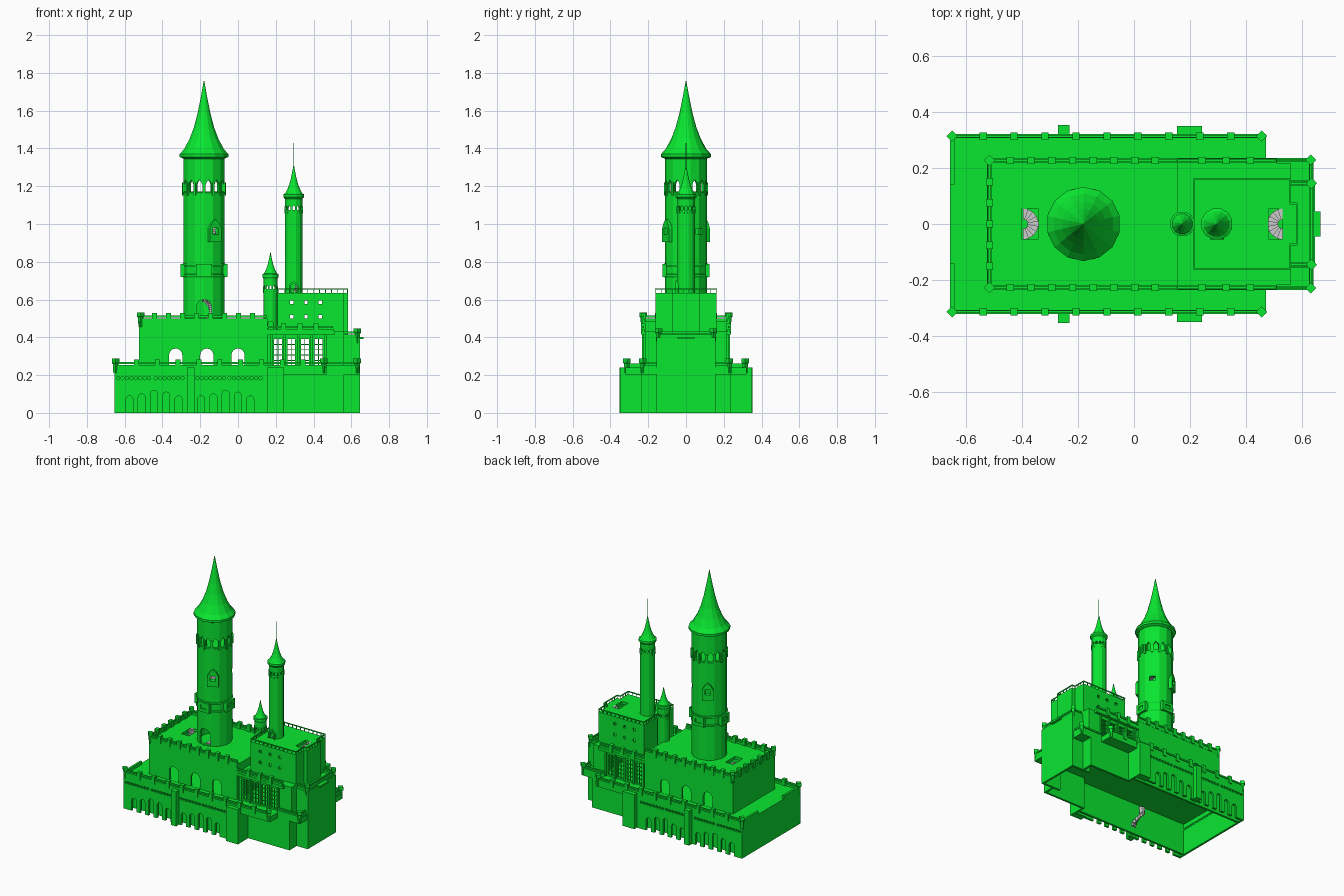
import bpy, bmesh
from math import sin, cos, pi, radians
from mathutils import Matrix, Vector

if "Cube" in bpy.data.objects:
    bpy.data.objects.remove(bpy.data.objects["Cube"])

GREEN = bpy.data.materials.new("green_stone")
GREEN.diffuse_color = (0.003, 0.8, 0.03, 1)
GREEN.use_nodes = True
GREEN.node_tree.nodes["Principled BSDF"].inputs["Base Color"].default_value = GREEN.diffuse_color


def box(bm, x0, x1, y0, y1, z0, z1, rot=0, about=(0, 0)):
    m = Matrix.Translation(((x0 + x1) / 2, (y0 + y1) / 2, (z0 + z1) / 2)) @ Matrix.Diagonal((x1 - x0, y1 - y0, z1 - z0, 1))
    turn = Matrix.Translation((*about, 0)) @ Matrix.Rotation(rot, 4, 'Z')
    bmesh.ops.create_cube(bm, size=1, matrix=turn @ m)


def prism(bm, poly, a, b, mat):
    """Extrude a 2D outline from a to b along local z, placed by mat."""
    lo, hi = ([bm.verts.new(mat @ Vector((u, v, d))) for u, v in poly] for d in (a, b))
    n = len(poly)
    bm.faces.new(lo)
    bm.faces.new(hi)
    for i in range(n):
        bm.faces.new((lo[i], lo[(i + 1) % n], hi[(i + 1) % n], hi[i]))


def arch(bm, x, z0, w, h, y0, y1, pointed=False, rot=0, about=(0, 0)):
    r = w / 2
    if pointed:
        top = [(r, h * .6), (r * .55, h * .85), (0, h), (-r * .55, h * .85), (-r, h * .6)]
    else:
        top = [(r * cos(pi * i / 8), h - r + r * sin(pi * i / 8)) for i in range(9)]
    poly = [(x - r, z0), (x + r, z0)] + [(x + u, z0 + v) for u, v in top]
    turn = Matrix.Translation((*about, 0)) @ Matrix.Rotation(rot, 4, 'Z')
    prism(bm, poly, -y1, -y0, turn @ Matrix.Rotation(pi / 2, 4, 'X'))


def lathe(bm, cx, cy, prof, n, phase=0):
    """Closed profile ends become caps (or a tip when radius is 0)."""
    rings = []
    for r, z in prof:
        k = 1 if r == 0 else n
        rings.append([bm.verts.new((cx + r * cos(2 * pi * i / n + phase), cy + r * sin(2 * pi * i / n + phase), z)) for i in range(k)])
    for a, b in zip(rings, rings[1:]):
        for i in range(n):
            q = [a[i % len(a)], a[(i + 1) % len(a)], b[(i + 1) % len(b)], b[i % len(b)]]
            bm.faces.new(list(dict.fromkeys(q)))
    for ring in (rings[0], rings[-1]):
        if len(ring) > 1:
            bm.faces.new(ring)


def finish(name, bm, mat=GREEN):
    bmesh.ops.recalc_face_normals(bm, faces=bm.faces)
    me = bpy.data.meshes.new(name)
    bm.to_mesh(me)
    bm.free()
    ob = bpy.data.objects.new(name, me)
    bpy.context.collection.objects.link(ob)
    if mat:
        me.materials.append(mat)
    return ob


def make(name, fn, mat=GREEN):
    bm = bmesh.new()
    fn(bm)
    return finish(name, bm, mat)


def cut(ob, fn):
    c = make("cutter", fn)
    mod = ob.modifiers.new("cut", 'BOOLEAN')
    mod.operation, mod.solver, mod.object = 'DIFFERENCE', 'EXACT', c
    bpy.context.view_layer.objects.active = ob
    bpy.ops.object.modifier_apply(modifier=mod.name)
    bpy.data.objects.remove(c)


def block(name, *d):
    return make(name, lambda bm: box(bm, *d))


def railing(name, pts, z, step=.112, posts=None):
    """Low parapet with a rail, flared merlons and diamond corner posts."""
    bm = bmesh.new()
    for (ax, ay), (bx, by) in zip(pts, pts[1:]):
        x0, x1, y0, y1 = min(ax, bx), max(ax, bx), min(ay, by), max(ay, by)
        for lo, hi, t in ((-.012, .014, .007), (.02, .03, .004)):
            box(bm, x0 - t, x1 + t, y0 - t, y1 + t, z + lo, z + hi)
        n = max(1, round((x1 - x0 + y1 - y0) / step))
        for i in range(1, n):
            px, py = ax + (bx - ax) * i / n, ay + (by - ay) * i / n
            box(bm, px - .013, px + .013, py - .013, py + .013, z - .01, z + .043)
    for x, y in (pts if posts is None else posts):
        lathe(bm, x, y, [(.012, z - .03), (.015, z + .02), (.02, z + .025), (.02, z + .047)], 4)
    return finish(name, bm)


def stairs(name, cx, cy, r, z0, z1, n, a0, a1):
    bm = bmesh.new()
    for i in range(n):
        a, b = (a0 + (a1 - a0) * (i + k) / n for k in (0, 1))
        z = z0 + (z1 - z0) * i / n
        prism(bm, [(r * q * cos(t), r * q * sin(t)) for q, t in ((.3, a), (1, a), (1, b), (.3, b))],
              z, z + (z1 - z0) / n + .006, Matrix.Translation((cx, cy, 0)))
    return finish(name, bm, None)


# Hollow base with a blind arcade and a row of round holes
base = block("base", -.655, .243, -.32, .32, 0, .24)
cut(base, lambda bm: box(bm, -.64, .233, -.305, .305, -.1, .222))


def base_holes(bm):
    for x0 in (-.575, -.195):
        for i, h in enumerate((.09, .10, .12, .11, .09)):
            arch(bm, x0 + i * .065, -.01, .037, h + .01, -.5, .5)
    for x0, n in ((-.635, 8), (-.435, 7), (-.215, 7), (-.045, 8)):
        for i in range(n):
            bmesh.ops.create_cone(bm, cap_ends=True, segments=10, radius1=.009, radius2=.009, depth=1,
                                  matrix=Matrix.Translation((x0 + i * .0235, 0, .184)) @ Matrix.Rotation(pi / 2, 4, 'X'))


cut(base, base_holes)
end_block = block("end_block", .23, .56, -.235, .235, 0, .24)
bay = block("end_bay", .5, .645, -.155, .155, 0, .40)
cut(end_block, lambda bm: box(bm, .2, .545, -.22, .22, -.1, .222))
cut(base, lambda bm: box(bm, .2, .3, -.22, .22, -.1, .222))
cut(bay, lambda bm: box(bm, .4, .63, -.14, .14, -.1, .222))
cut(end_block, lambda bm: box(bm, .4, .63, -.14, .14, -.1, .222))
block("end_ledge", .55, .64, -.235, .235, .203, .24)
for s in (-1, 1):
    block("base_lining", -.645, .235, *sorted((s * .265, s * .28)), 0, .23)
    block("side_ledge", .24, .47, *sorted((s * .23, s * .32)), .203, .24)
    block("narrow_buttress", -.27, -.23, *sorted((s * .3, s * .352)), 0, .24)
    block("wide_buttress", .153, .243, *sorted((s * .3, s * .349)), 0, .24)
    railing("base_railing", [(-.648, s * .313), (.455, s * .313)], .24)
    railing("end_railing", [(.47, s * .228), (.63, s * .228), (.63, s * .16)], .24, .112, [(.63, s * .228)])
    block("rear_parapet", -.655, -.64, *sorted((s * .14, s * .32)), .24, .262)
stairs("base_stairs", -.25, -.265, .05, .05, .21, 10, 0, pi)

# Upper hall with three through arches and a stairwell
hall = block("hall", -.523, .155, -.232, .232, .235, .485)
cut(hall, lambda bm: box(bm, -.508, .14, -.217, .217, .24, .465))
cut(hall, lambda bm: [arch(bm, x, .241, .07, .1, -.5, .5) for x in (-.33, -.165, 0)])
cut(hall, lambda bm: box(bm, -.4, -.34, -.053, .053, .4, .6))
railing("hall_railing", [(.15, -.226), (-.515, -.226), (-.515, .226), (.15, .226)], .485, .075, [(-.515, -.226), (-.515, .226)])
stairs("hall_stairs", -.395, 0, .055, .38, .48, 9, -pi / 2, pi / 2)

# Gallery with tall barred windows
gallery = block("gallery", .15, .56, -.215, .215, .235, .43)
cut(gallery, lambda bm: box(bm, .156, .545, -.2, .2, .24, .415))
WIN = (.212, .282, .354, .426)
cut(gallery, lambda bm: [box(bm, x - .021, x + .021, -.5, .5, .25, .39) for x in WIN])


def bars(bm):
    for s in (-1, 1):
        for x in WIN:
            box(bm, x - .002, x + .002, s * .207 - .004, s * .207 + .004, .25, .39)
            for k in range(1, 5):
                z = .25 + k * .028
                box(bm, x - .021, x + .021, s * .207 - .003, s * .207 + .003, z - .002, z + .002)
        for k in range(5):  # pilasters between the windows
            x = .177 + k * .0712
            box(bm, x - .006, x + .006, s * .215 - .01, s * .215 + .01, .24, .42)


make("window_bars", bars)
for s in (-1, 1):
    railing("gallery_railing", [(.155, s * .226), (.5, s * .226)], .43, .08, [])
    block("gallery_cornice", .155, .51, *sorted((s * .2, s * .236)), .412, .43)
railing("bay_railing", [(.56, -.145), (.632, -.145), (.632, .145), (.56, .145)], .40, .3, [(.632, -.145), (.632, .145)])
block("balcony", .62, .664, -.045, .045, .39, .403)

# Keep with small square windows, roof fence and stairwell
keep = block("keep", .21, .56, -.162, .162, .42, .635)
block("keep_front", .555, .583, -.075, .075, .39, .635)
cut(keep, lambda bm: box(bm, .222, .548, -.15, .15, .43, .615))
cut(keep, lambda bm: [box(bm, x - .009, x + .009, -.5, .5, z - .009, z + .009) for x in (.285, .36, .435) for z in (.51, .585)])
cut(keep, lambda bm: box(bm, .48, .53, -.053, .053, .55, .7))
stairs("keep_stairs", .53, 0, .055, .53, .63, 9, pi * 1.5, pi / 2)


def fence(bm):
    pts = [(.213, -.16), (.557, -.16), (.557, -.073), (.58, -.073), (.58, .073), (.557, .073), (.557, .16), (.213, .16), (.213, -.16)]
    for (ax, ay), (bx, by) in zip(pts, pts[1:]):
        box(bm, min(ax, bx) - .003, max(ax, bx) + .003, min(ay, by) - .003, max(ay, by) + .003, .652, .658)
        n = max(1, round((abs(bx - ax) + abs(by - ay)) / .03))
        for i in range(n):
            x, y = ax + (bx - ax) * i / n, ay + (by - ay) * i / n
            box(bm, x - .002, x + .002, y - .002, y + .002, .63, .655)


make("keep_fence", fence)


# Towers: hollow shaft, open arcade, flared concave roof and thin pole
def tower(name, cx, r, z0, z1, tip, pole, pr, rr, n, arc, door):
    c, t = (cx, 0), z1 - .012
    shaft = make(name + "_shaft", lambda bm: lathe(bm, cx, 0, [(r, z0), (r, t)], n, pi / n))
    cut(shaft, lambda bm: lathe(bm, cx, 0, [(r * .85, z0 + .005), (r * .85, t - .01)], n, pi / n))
    zb, h = arc
    w = 2 * r * sin(pi / n) * .62
    for i in range(n):
        cut(shaft, lambda bm: arch(bm, 0, zb, w, h, r * .5, r * 1.4, True, 2 * pi * i / n - pi / 2, c))
    cut(shaft, lambda bm: arch(bm, 0, z0 + .01, *door, -r * 1.4, -r * .4, False, 0, c))

    def crown(bm):  # sill band and small pillars between the openings
        lathe(bm, cx, 0, [(r, zb - .014), (r * 1.02, zb - .01), (r * 1.02, zb - .004), (r, zb - .001)], n, pi / n)
        for i in range(n):
            box(bm, r * .93, r * 1.05, -w * .2, w * .2, zb - .02, zb + h * .75, 2 * pi * (i + .5) / n, c)
    make(name + "_arcade", crown)
    H = tip - z1
    prof = [(r * .9, z1 - .02), (rr, z1 - .005), (rr, z1 + .01)]
    prof += [(rr * q, z1 + H * v) for q, v in ((.82, .09), (.6, .22), (.42, .37), (.27, .55), (.13, .77))] + [(0, tip)]
    make(name + "_roof", lambda bm: lathe(bm, cx, 0, prof, n, pi / n))
    make(name + "_pole", lambda bm: lathe(bm, cx, 0, [(pr, tip - .03), (pr, pole)], 4))
    return shaft


T = (-.18, 0)
main = tower("main_tower", T[0], .112, .48, 1.36, 1.765, 2.0, .0001, .132, 14, (1.172, .062), (.08, .11))
tower("slim_tower", .295, .048, .63, 1.147, 1.32, 1.43, .0015, .057, 12, (1.075, .022), (.035, .05))
tower("turret", .172, .039, .425, .725, .855, .96, .0008, .045, 12, (.655, .02), (.025, .05))
stairs("main_tower_stairs", *T, .095, .48, 1.16, 64, radians(-90), radians(-90 + 360 * 3))

# Main tower box bays and oriel windows
for k in range(4):
    a = k * pi / 2
    bay_box = make("tower_bay", lambda bm: box(bm, .095, .125, -.043, .043, .72, .787, a, T))
    cut(bay_box, lambda bm: box(bm, .118, .2, -.022, .022, .742, .767, a, T))
make("tower_bay_band", lambda bm: [lathe(bm, *T, [(.111, z - .01), (.117, z), (.117, z + .008), (.111, z + .01)], 14, pi / 14) for z in (.725, .782)])
cut(main, lambda bm: box(bm, .05, .2, -.02, .02, .945, .975, radians(40), T))
for a in (radians(-60), radians(120)):
    cut(main, lambda bm: box(bm, .05, .2, -.017, .017, .945, .98, a, T))
    oriel = make("oriel_window", lambda bm: arch(bm, 0, .905, .072, .12, .09, .125, True, a - pi / 2, T))
    cut(oriel, lambda bm: box(bm, .05, .2, -.017, .017, .945, .98, a, T))

# Pointed hood over the slim tower door
hood = make("slim_tower_hood", lambda bm: arch(bm, .295, .632, .05, .068, -.056, -.035, True))
cut(hood, lambda bm: arch(bm, .295, .625, .034, .058, -.1, 0))
stairs("slim_tower_stairs", .295, 0, .04, .635, 1.06, 44, radians(-90), radians(-90 + 720))
